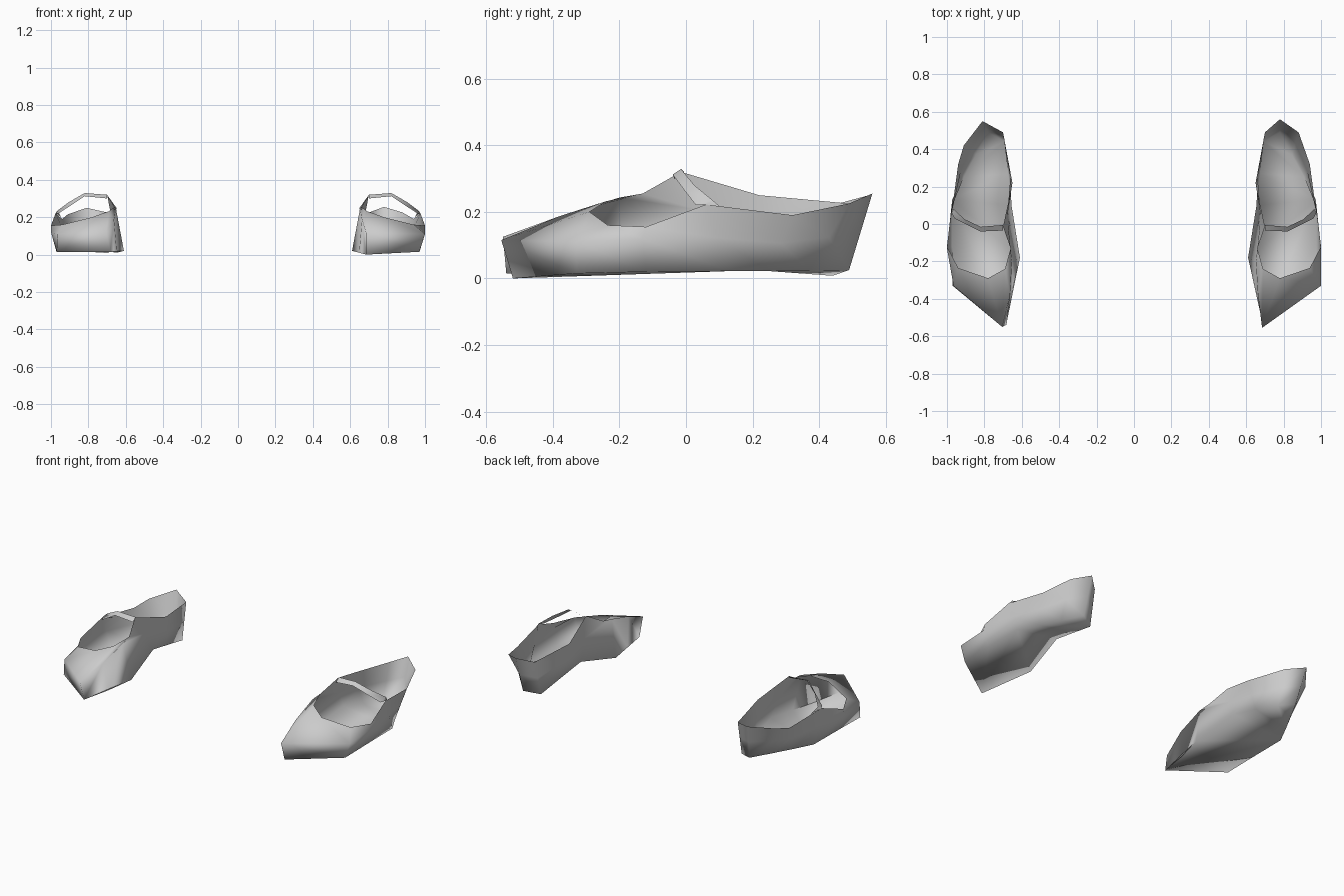
import bpy, bmesh

if "Cube" in bpy.data.objects:
    bpy.data.objects.remove(bpy.data.objects["Cube"])

grey = bpy.data.materials.new("mid grey")
grey.diffuse_color = (0.6, 0.6, 0.6, 1)
grey.use_nodes = True
grey.node_tree.nodes["Principled BSDF"].inputs["Base Color"].default_value = grey.diffuse_color

# Each loop runs heel -> outer side -> toe -> inner side (12 points);
# the inner side of the sole rises into an arch
SOLE = [(.78, .49, .025), (.845, .37, .023), (.91, .25, .022), (.972, .13, .022),
        (.972, -.12, .02), (.97, -.33, .015), (.685, -.52, 0), (.648, -.35, .01),
        (.61, -.18, .02), (.655, .10, .09), (.673, .27, .05), (.692, .44, .008)]
RIM = [(.78, .56, .255), (.88, .49, .225), (.94, .32, .19), (.975, .06, .222),
       (1.0, -.12, .155), (.94, -.235, .16), (.78, -.29, .20), (.69, -.24, .232),
       (.66, -.13, .255), (.70, -.015, .32), (.65, .22, .25), (.70, .49, .225)]
# Widest line of the wall where it differs from halfway up
BELT = {4: (1.0, -.13, .12), 5: (1.0, -.33, .11), 6: (.685, -.555, .115),
        7: (.663, -.38, .187), 8: (.652, -.20, .243)}
# Strap: front and back edge across the instep, ending in a tucked tab
STRAP = [((.70, -.035, .30), (.70, -.005, .32)),
         ((.82, -.04, .312), (.82, -.015, .329)),
         ((.89, -.005, .265), (.905, .025, .28)),
         ((.96, .03, .22), (.965, .08, .235)),
         ((.975, .06, .222), (.945, .12, .20))]


def finish(name, bm):
    bmesh.ops.recalc_face_normals(bm, faces=bm.faces)
    mesh = bpy.data.meshes.new(name)
    bm.to_mesh(mesh)
    bm.free()
    mesh.materials.append(grey)
    for p in mesh.polygons:
        p.use_smooth = True
    obj = bpy.data.objects.new(name, mesh)
    bpy.context.collection.objects.link(obj)
    return obj


def loop(bm, points, side):
    return [bm.verts.new((side * x, y, z)) for x, y, z in points]


def shoe(label, side, sole_changes, rim_changes, belt_changes):
    sole_pts = [sole_changes.get(i, p) for i, p in enumerate(SOLE)]
    rim_pts = [rim_changes.get(i, p) for i, p in enumerate(RIM)]
    belt = {**BELT, **belt_changes}
    mid_pts = [belt.get(i, tuple((a + b) / 2 for a, b in zip(sole_pts[i], rim_pts[i])))
               for i in range(12)]

    # Wall and toe cap, flowing smoothly into the sole
    bm = bmesh.new()
    sole, mid, rim = (loop(bm, p, side) for p in (sole_pts, mid_pts, rim_pts))
    for low, high in ((sole, mid), (mid, rim)):
        for i in range(12):
            j = (i + 1) % 12
            bm.faces.new((low[i], low[j], high[j], high[i]))
    for face in ((6, 5, 4), (6, 4, 3), (6, 8, 7), (6, 3, 8), (3, 9, 8),
                 (3, 2, 10, 9), (2, 1, 11, 10), (1, 0, 11)):
        bm.faces.new([sole[i] for i in face])
    finish(label + "_shoe_body", bm)

    # Instep strap
    bm = bmesh.new()
    rows = [loop(bm, pair, side) for pair in STRAP]
    for a, b in zip(rows, rows[1:]):
        bm.faces.new((a[0], b[0], b[1], a[1]))
    finish(label + "_shoe_strap", bm)


shoe("right", 1, {}, {}, {})
shoe("left", -1, {6: (.683, -.54, .015)},
     {0: (.81, .55, .25), 1: (.91, .42, .215)},
     {5: (.965, -.33, .11), 6: (.705, -.55, .125)})
